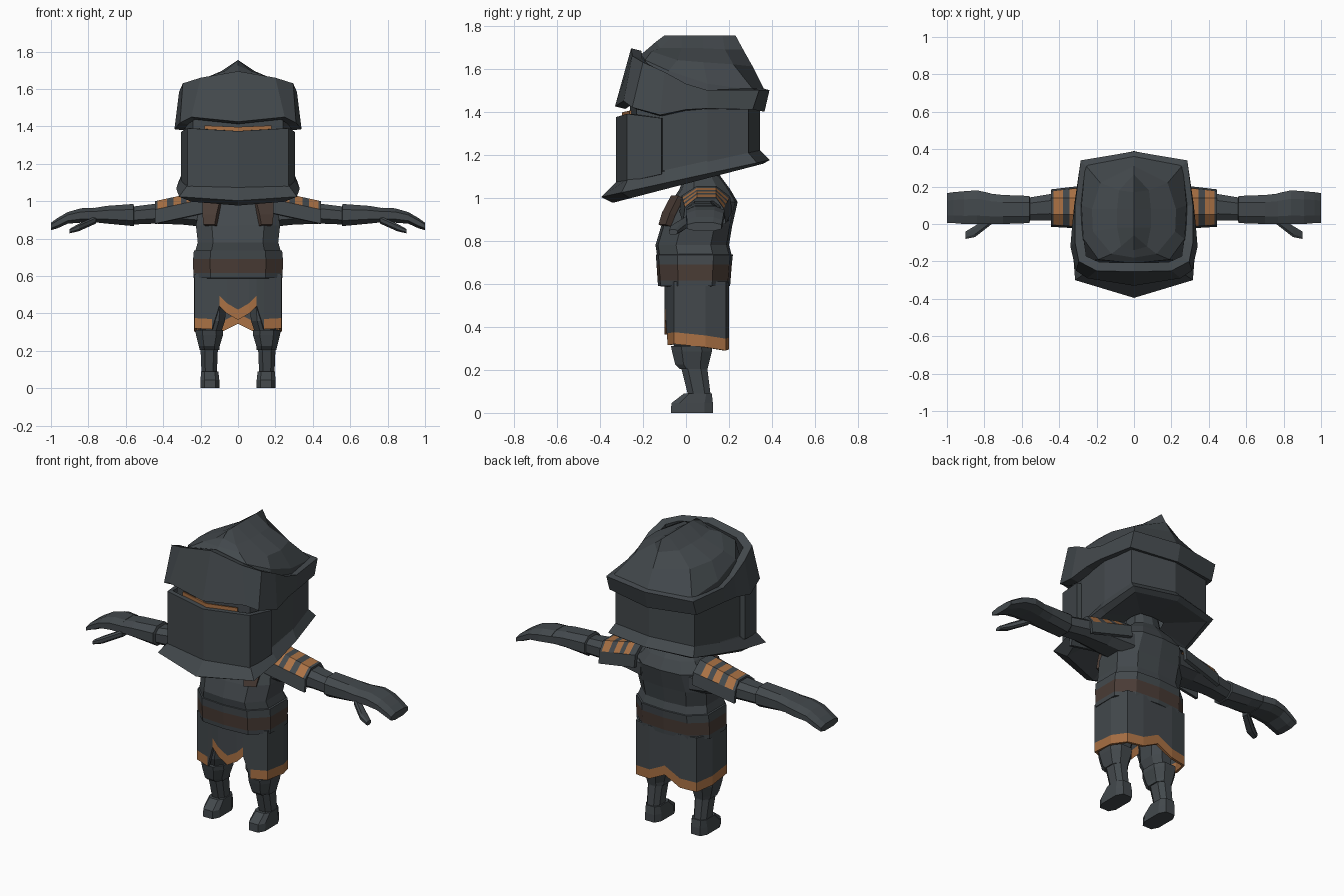
import bpy, bmesh


def material(name, rgb):
    m = bpy.data.materials.new(name)
    m.diffuse_color = (*rgb, 1)
    return m


MATS = [material("dark_slate", (0.056, 0.066, 0.073)),
        material("copper", (0.40, 0.165, 0.058)),
        material("leather_brown", (0.068, 0.045, 0.036))]


def grid(name, rows, rule=lambda i, j: 0, closed=False, thick=0.0):
    """Skin rows of points, mirror the half across x, optionally add thickness."""
    bm = bmesh.new()
    vs = [[bm.verts.new(p) for p in r] for r in rows]
    n = len(rows[0])
    for i in range(len(rows) - 1):
        for j in range(n if closed else n - 1):
            k = (j + 1) % n
            f = bm.faces.new((vs[i][j], vs[i][k], vs[i + 1][k], vs[i + 1][j]))
            f.material_index = rule(i, j)
    if closed:
        bm.faces.new(vs[0])
        bm.faces.new(vs[-1])
    bmesh.ops.remove_doubles(bm, verts=bm.verts[:], dist=1e-4)
    if closed:
        bmesh.ops.recalc_face_normals(bm, faces=bm.faces[:])
    me = bpy.data.meshes.new(name)
    bm.to_mesh(me)
    bm.free()
    for m in MATS:
        me.materials.append(m)
    ob = bpy.data.objects.new(name, me)
    bpy.context.collection.objects.link(ob)
    ob.modifiers.new("mirror", 'MIRROR').use_clip = True
    if thick:
        ob.modifiers.new("thickness", 'SOLIDIFY').thickness = thick
    return ob


def tube(name, axis, stations, c=0.25):
    """Chamfered box sections (pos, a0, a1, b0, b1) along the x or z axis."""
    rows = []
    for p, a0, a1, b0, b1 in stations:
        da, db = (a1 - a0) * c, (b1 - b0) * c
        loop = [(a0 + da, b0), (a1 - da, b0), (a1, b0 + db), (a1, b1 - db),
                (a1 - da, b1), (a0 + da, b1), (a0, b1 - db), (a0, b0 + db)]
        rows.append([(p, a, b) if axis == "x" else (a, b, p) for a, b in loop])
    return grid(name, rows, closed=True)


def tilt(plan, base, slope):
    """Lift a plan outline onto a plane sloping along y."""
    return [(x, y, base + slope * y) for x, y in plan]


def body_ring(z, w, yf, yb):
    d = yb - yf
    return [(0, yf, z), (w * .62, yf + .012, z), (w, yf + d * .28, z),
            (w, yb - d * .25, z), (w * .62, yb - .012, z), (0, yb, z)]


# Helmet shell with flared rim and inset front behind the face plate
neck_hole = [(0, -.02), (.08, -.02), (.1, .03), (.1, .1), (.08, .15), (0, .16)]
rim_in = [(0, -.34), (.25, -.26), (.29, -.1), (.28, .1), (.25, .31), (0, .36)]
rim_out = [(0, -.395), (.315, -.30), (.33, -.1), (.315, .1), (.28, .33), (0, .39)]
flare = [(0, -.325), (.27, -.27), (.285, -.1), (.29, .1), (.26, .29), (0, .345)]
inset = [(0, -.26), (.24, -.23), (.28, -.1), (.29, .1), (.26, .29), (0, .345)]
grid("helmet_shell", [
    tilt(neck_hole, 1.13, .1), tilt(rim_in, 1.065, .26), tilt(rim_out, 1.09, .22),
    tilt(flare, 1.145, .22), tilt(inset, 1.15, .22), tilt(inset, 1.46, 0)])

# Face plate below the eye slit
face = [(0, -.325), (.27, -.275), (.305, -.115)]
grid("face_plate", [tilt(face, 1.135, .22),
                    [(0, -.325, 1.375), (.27, -.275, 1.39), (.305, -.115, 1.37)]],
     thick=.03)

# Copper lining inside the eye slit
grid("eye_slit_trim", [[(0, -.297, 1.36), (.18, -.262, 1.36)],
                       [(0, -.297, 1.397), (.18, -.262, 1.405)]], lambda i, j: 1, thick=.008)

# Brow plate that continues as a band round the back
grid("brow_band", [
    [(0, -.33, 1.425), (.25, -.29, 1.45), (.31, -.25, 1.42), (.34, -.12, 1.385),
     (.33, 0, 1.41), (.32, .1, 1.415), (.285, .31, 1.41), (0, .365, 1.40)],
    [(0, -.255, 1.695), (.2, -.25, 1.66), (.295, -.2, 1.63), (.315, -.1, 1.585),
     (.315, 0, 1.53), (.315, .1, 1.50), (.285, .34, 1.50), (0, .388, 1.50)]], thick=.05)

# Ridged crown
crown_y = [-.10, -.06, -.02, .08, .17, .23]
grid("helmet_crown", [
    [(0, -.22, 1.45), (.25, -.2, 1.45), (.29, -.1, 1.45), (.29, .1, 1.45),
     (.26, .31, 1.45), (0, .36, 1.45)],
    [(0, -.21, 1.665), (.19, -.19, 1.64), (.27, -.08, 1.59), (.28, .1, 1.53),
     (.26, .315, 1.5), (0, .365, 1.5)],
    [(0, -.18, 1.69), (.12, -.16, 1.68), (.22, -.04, 1.64), (.225, .08, 1.63),
     (.18, .22, 1.62), (0, .31, 1.61)],
    [(0, -.14, 1.725), (.07, -.12, 1.695), (.09, -.02, 1.695), (.09, .08, 1.695),
     (.08, .18, 1.69), (0, .265, 1.69)],
    [(0, y, 1.755) for y in crown_y]])

# Torso, with the waist wrap and its brown belt
grid("chest", [body_ring(*r) for r in [
    (.72, .222, -.12, .205), (.735, .228, -.135, .212), (.78, .215, -.142, .20),
    (.87, .225, -.115, .215), (.98, .205, -.07, .24), (1.04, .16, -.03, .205),
    (1.10, .09, -.01, .16), (1.2, .08, 0, .14)]])
grid("waist_wrap", [body_ring(*r) for r in [
    (.585, .2, -.09, .17), (.59, .238, -.13, .205), (.615, .239, -.132, .207),
    (.69, .24, -.137, .213), (.735, .236, -.14, .218), (.745, .2, -.1, .18)]],
    lambda i, j: 2 if i == 2 else 0)

# Chest straps
grid("chest_strap", [
    [(.125, -.128, .875), (.185, -.095, .875)],
    [(.115, -.112, .93), (.19, -.075, .93)],
    [(.095, -.07, 1.01), (.19, -.035, 1.01)]], lambda i, j: 2, thick=.03)

# Split skirt: (x, y, hem height) from front centre to back centre
hem = [(0, -.10, .365), (.06, -.10, .40), (.10, -.095, .44), (.14, -.085, .315),
       (.232, -.055, .32), (.236, .09, .305), (.20, .185, .29), (.1, .2, .295), (0, .2, .345)]
grid("skirt", [hem, [(x, y, h + .055) for x, y, h in hem],
               [(x, y, .61) for x, y, h in hem]],
     lambda i, j: 1 if i == 0 and j != 2 else 0, thick=.015)

# Legs
tube("foot", "z", [(0, .1, .2, -.07, .125), (.045, .1, .2, -.068, .125),
                   (.09, .105, .198, -.01, .12)], .2)
tube("shin", "z", [(.08, .113, .195, .01, .115), (.2, .108, .2, -.02, .1),
                   (.25, .108, .2, -.02, .1)])
tube("knee_guard", "z", [(.205, .1, .205, -.03, .10), (.225, .098, .21, -.05, .105),
                         (.285, .08, .225, -.065, .12), (.31, .08, .228, -.07, .12),
                         (.315, .1, .2, -.04, .1)])
tube("thigh", "z", [(.30, .09, .205, -.05, .10), (.36, .07, .2, -.075, .11),
                    (.55, .05, .2, -.07, .13)])

# Arms with forearm cuffs and flat mitten hands
tube("upper_arm", "x", [(.16, .0, .2, .86, 1.0), (.3, 0, .18, .875, 1.0),
                        (.45, .02, .16, .88, .985), (.57, .02, .14, .875, .97)])
tube("forearm", "x", [(.555, .02, .14, .87, .97), (.56, 0.005, .15, .867, .985),
                      (.7, 0, .155, .88, .975), (.79, 0, .165, .89, .96)])
tube("hand", "x", [(.77, .0, .165, .885, .965), (.84, 0, .18, .885, .962),
                   (.91, 0, .175, .88, .942), (.965, .005, .17, .855, .91),
                   (1.0, .005, .165, .845, .885)])
tube("thumb", "x", [(.76, .0, .05, .88, .92), (.85, -.07, -.01, .84, .88),
                    (.9, -.08, -.04, .828, .852)])

# Banded shoulder guards
bands = []
for x in (.19, .235, .275, .305, .345, .38, .43, .445):
    t = (x - .19) / .255
    top, back, front = 1.055 - .055 * t, .215 - .03 * t, -.03 + .015 * t
    bands.append([(x, back, top - .12), (x, back - .01, top - .05), (x, .14, top),
                  (x, .05, top), (x, front + .01, top - .045), (x, front, top - .12)])
grid("shoulder_guard", bands, lambda i, j: 1 if i % 2 and 0 < j < 4 else 0, thick=.02)
